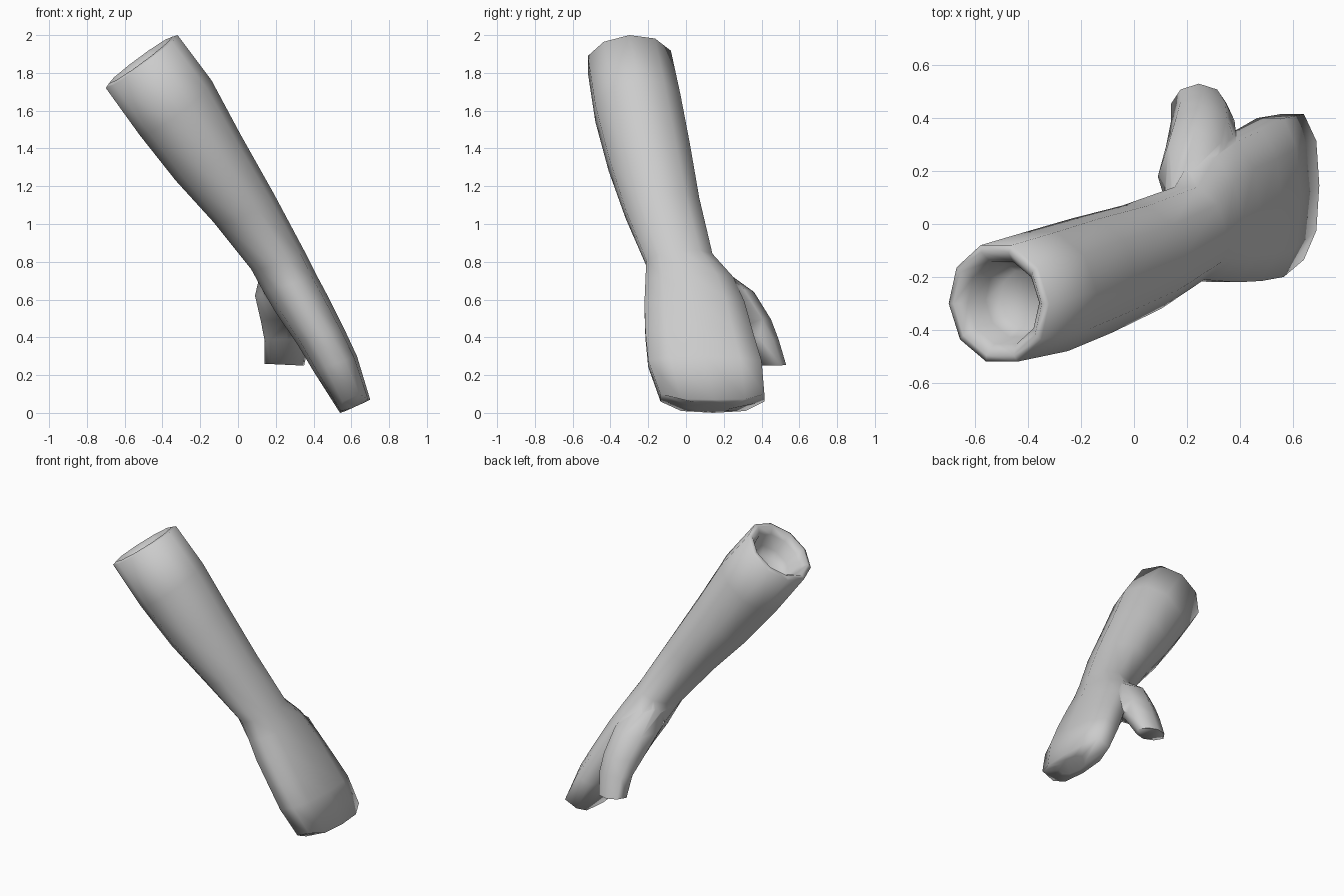
import bpy, bmesh, math
from mathutils import Vector

cube = bpy.data.objects.get("Cube")
if cube:
    bpy.data.objects.remove(cube)

skin = bpy.data.materials.new("pale grey")
skin.use_nodes = True
grey = (0.6, 0.6, 0.6, 1)
skin.diffuse_color = grey
skin.node_tree.nodes["Principled BSDF"].inputs["Base Color"].default_value = grey

HAND_UP = Vector((-0.45, -0.1, 0.89))


def section(xl, zl, xr, zr, y0, y1, tilt=0.0, square=1.0, bow=0.0, sides=10):
    """Cross-section from its two side-on edge points and its y range.
    square < 1 fills the corners; bow pulls the y ends back up the hand."""
    centre = Vector(((xl + xr) / 2, (y0 + y1) / 2, (zl + zr) / 2))
    u = Vector(((xr - xl) / 2, 0, (zr - zl) / 2))
    v = Vector((-0.12 * tilt, 1, 0.16 * tilt)) * ((y1 - y0) / 2)
    angles = [2 * math.pi * i / sides for i in range(sides)]
    widest = max(math.sin(a) for a in angles)
    pts = []
    for a in angles:
        c, s = math.cos(a), math.sin(a) / widest
        c = math.copysign(abs(c) ** square, c)
        pts.append(centre + u * c + v * s + HAND_UP * (bow * s ** 4))
    return pts


def scaled(pts, factor, shift):
    mid = sum(pts, Vector()) / len(pts)
    return [mid + (p - mid) * factor + shift for p in pts]


def loft(name, rings):
    bm = bmesh.new()
    loops = [[bm.verts.new(p) for p in r] for r in rings]
    for a, b in zip(loops, loops[1:]):
        for i in range(len(a)):
            j = (i + 1) % len(a)
            bm.faces.new((a[i], a[j], b[j], b[i]))
    bm.faces.new(loops[0])
    bm.faces.new(loops[-1])
    bmesh.ops.recalc_face_normals(bm, faces=bm.faces)
    mesh = bpy.data.meshes.new(name)
    bm.to_mesh(mesh)
    bm.free()
    mesh.materials.append(skin)
    obj = bpy.data.objects.new(name, mesh)
    bpy.context.collection.objects.link(obj)
    return obj


# Forearm and mitten hand, from the open end to the fingertips
body = [
    section(-0.70, 1.72, -0.32, 2.00, -0.52, -0.08, 0.4),
    section(-0.52, 1.47, -0.14, 1.76, -0.48, -0.03, 0.8),
    section(-0.33, 1.23, 0.01, 1.48, -0.41, 0.02, 1),
    section(-0.13, 1.01, 0.19, 1.16, -0.32, 0.07, 1),
    section(0.07, 0.76, 0.35, 0.86, -0.21, 0.14, 0.6),
    section(0.13, 0.65, 0.41, 0.74, -0.215, 0.25, 0.3),
    section(0.20, 0.53, 0.48, 0.61, -0.22, 0.31, 0.1, 0.9),
    section(0.31, 0.37, 0.56, 0.45, -0.215, 0.355, 0, 0.8),
    section(0.40, 0.22, 0.63, 0.30, -0.20, 0.40, 0, 0.7),
    section(0.54, 0.00, 0.70, 0.07, -0.13, 0.42, 0, 0.5, 0.05),
    section(0.57, 0.01, 0.67, 0.055, 0.02, 0.25),
]

# Rounded rim and shallow hollow at the open end
along = Vector((-0.57, -0.1, 0.81))
hollow = [
    scaled(body[0], 0.48, along * -0.17),
    scaled(body[0], 0.63, along * -0.12),
    scaled(body[0], 0.71, along * -0.03),
    scaled(body[0], 0.88, along * 0.01),
]
arm = loft("forearm_and_hand", hollow + body)

# Thumb, from inside the palm to its blunt tip
thumb = loft("thumb", [
    section(0.12, 0.75, 0.30, 0.79, -0.02, 0.18, sides=8),
    section(0.09, 0.62, 0.37, 0.66, 0.00, 0.36, sides=8),
    section(0.12, 0.49, 0.39, 0.50, 0.13, 0.45, sides=8),
    section(0.14, 0.39, 0.38, 0.39, 0.29, 0.49, sides=8),
    section(0.14, 0.26, 0.35, 0.25, 0.38, 0.53, 0, 1.2, sides=8),
])

# Merge the thumb into the hand
union = arm.modifiers.new("join_thumb", "BOOLEAN")
union.operation = "UNION"
union.solver = "EXACT"
union.object = thumb
bpy.ops.object.select_all(action="DESELECT")
arm.select_set(True)
bpy.context.view_layer.objects.active = arm
bpy.ops.object.modifier_apply(modifier=union.name)
bpy.data.objects.remove(thumb)
bpy.ops.object.shade_smooth_by_angle(angle=math.radians(80))
